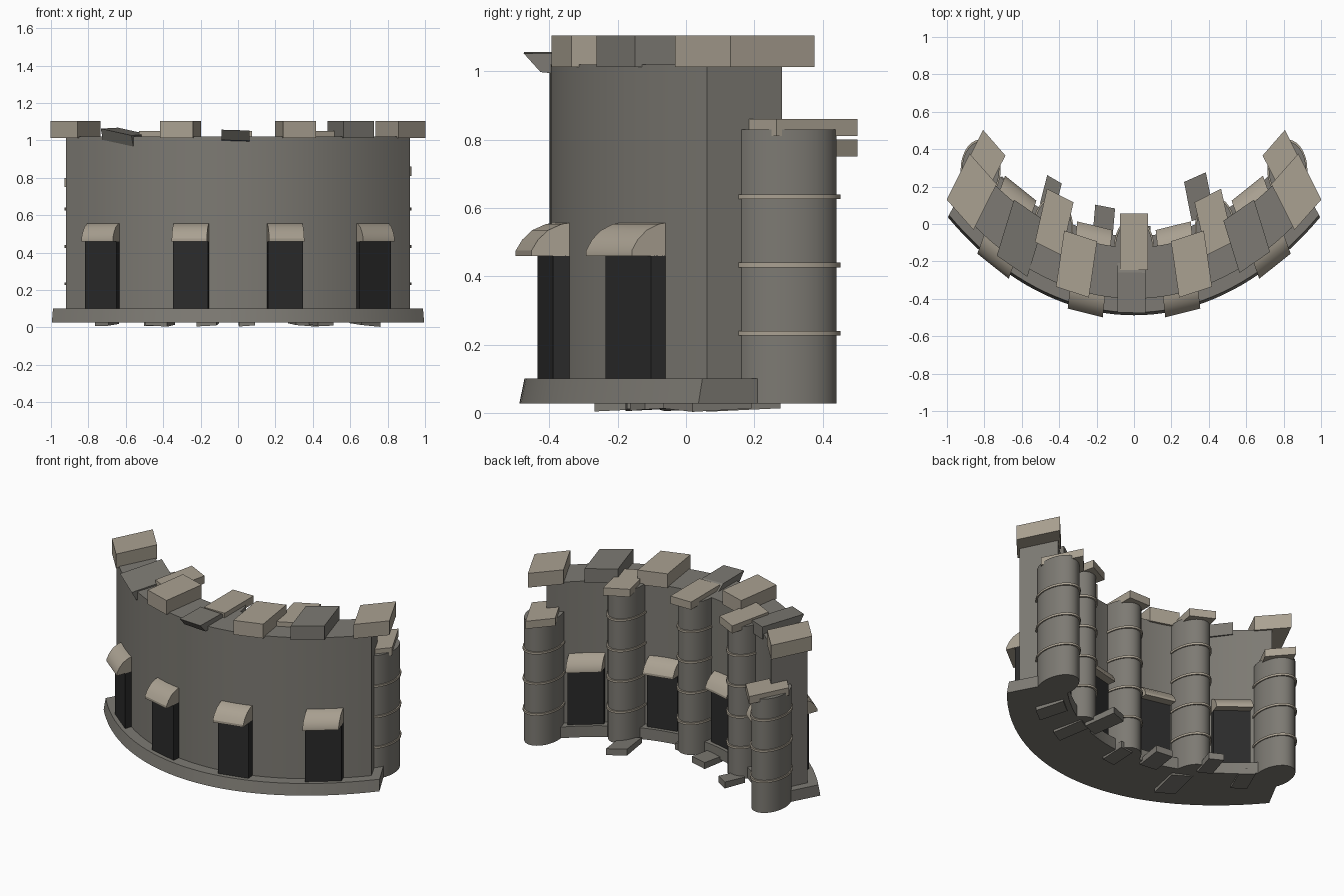
import bpy, bmesh, math, random

if "Cube" in bpy.data.objects:
    bpy.data.objects.remove(bpy.data.objects["Cube"])

# The plan is a circular arc stretched along y
YC, SY = 1.9, 1.5
random.seed(4)


def material(name, rgb):
    m = bpy.data.materials.new(name)
    m.diffuse_color = (*rgb, 1)
    m.use_nodes = True
    m.node_tree.nodes["Principled BSDF"].inputs["Base Color"].default_value = m.diffuse_color
    return m


GREY = material("grey_stone", (0.205, 0.195, 0.172))
BEIGE = material("pale_stone", (0.40, 0.355, 0.285))
DARK = material("dark_opening", (0.024, 0.024, 0.024))


def place(theta, t, r, z):
    """Arc angle, tangent offset, radius and height to world position."""
    s, c = math.sin(theta), math.cos(theta)
    return (r * s + t * c, YC - SY * (r * c - t * s), z)


def loft(name, rings, mat, smooth=False):
    """Join equal closed rings of points and cap both ends."""
    bm = bmesh.new()
    vs = [[bm.verts.new(p) for p in ring] for ring in rings]
    n = len(vs[0])
    for a, b in zip(vs, vs[1:]):
        for i in range(n):
            j = (i + 1) % n
            bm.faces.new((a[i], a[j], b[j], b[i]))
    bm.faces.new(vs[0])
    bm.faces.new(vs[-1])
    bmesh.ops.recalc_face_normals(bm, faces=bm.faces)
    me = bpy.data.meshes.new(name)
    bm.to_mesh(me)
    bm.free()
    me.materials.append(mat)
    ob = bpy.data.objects.new(name, me)
    bpy.context.collection.objects.link(ob)
    if smooth:
        bpy.ops.object.select_all(action='DESELECT')
        ob.select_set(True)
        bpy.context.view_layer.objects.active = ob
        bpy.ops.object.shade_smooth_by_angle(angle=math.radians(30))
    return ob


def sweep(name, profile, half_deg, mat, steps=40):
    angles = [math.radians(half_deg * (2 * i / steps - 1)) for i in range(steps + 1)]
    return loft(name, [[place(a, 0, r, z) for r, z in profile] for a in angles], mat, True)


def prism(name, profile, deg, width, mat, roll=0.0, smooth=False):
    """Radial profile extruded along the tangent; roll lowers the +t side."""
    a = math.radians(deg)
    return loft(name, [[place(a, t, r, z - t * roll) for r, z in profile]
                       for t in (-width / 2, width / 2)], mat, smooth)


def rect(r0, r1, z0, z1):
    return [(r0, z0), (r1, z0), (r1, z1), (r0, z1)]


def drum(name, deg, r, radius, z0, z1, mat, n=28):
    a = math.radians(deg)
    circle = [(radius * math.cos(k * math.tau / n), r + radius * math.sin(k * math.tau / n))
              for k in range(n)]
    return loft(name, [[place(a, t, q, z) for t, q in circle] for z in (z0, z1)], mat, True)


# Curved wall and flared footing
sweep("wall", rect(1.35, 1.533, 0.09, 1.02), 36.9, GREY)
sweep("footing", [(1.31, 0.027), (1.592, 0.027), (1.582, 0.1), (1.31, 0.1)], 38.7, GREY)

# Inner columns with bands and cap slabs
for deg, cap in zip((-37.4, -18.7, 0, 18.7, 37.4), (0.80, 1.05, 1.05, 1.05, 0.86)):
    drum("column", deg, 1.35, 0.1, 0.027, cap - 0.03, GREY)
    for k in range(4):
        z = 0.233 + 0.2 * k
        if z < cap - 0.08:
            drum("column_band", deg, 1.35, 0.107, z - 0.007, z + 0.007, BEIGE)
    prism("column_cap", rect(1.23, 1.43, cap - 0.05, cap), deg, 0.15, BEIGE)

# Openings through the wall, with rounded hoods on both faces
hood = [(1.29, 0.46), (1.605, 0.46), (1.605, 0.475), (1.592, 0.507), (1.572, 0.535),
        (1.545, 0.553), (1.51, 0.56), (1.385, 0.56), (1.35, 0.553), (1.323, 0.535),
        (1.303, 0.507), (1.29, 0.475)]
for deg in (-28, -9.35, 9.35, 28):
    prism("opening", rect(1.325, 1.562, 0.098, 0.462), deg, 0.19, DARK)
    prism("hood", hood, deg, 0.19, BEIGE, smooth=True)

# Standing battlement blocks
for deg, mat in ((-37, BEIGE), (-12.3, BEIGE), (12.3, BEIGE), (24.7, GREY), (37, BEIGE)):
    prism("battlement", rect(1.34, 1.545, 1.012, 1.105), deg, 0.18, mat)

# Two toppled battlement blocks
prism("toppled_block_front", [(1.36, 0.97), (1.55, 1.0), (1.583, 1.055), (1.44, 1.052)],
      -0.5, 0.15, GREY, roll=0.03)
prism("toppled_block_side", [(1.34, 0.97), (1.535, 0.985), (1.56, 1.045), (1.34, 1.05)],
      -24.7, 0.18, GREY, roll=0.2)

# Tilted rubble slabs under and behind the footing
for deg, r in ((-31, 1.36), (-21, 1.24), (-17, 1.42), (-7.3, 1.27),
               (2, 1.33), (16.5, 1.22), (19, 1.37), (29, 1.4)):
    d = random.uniform(0.05, 0.075)
    prism("rubble", [(r - d, 0.018), (r + d, 0.008), (r + d, 0.045), (r - d, 0.06)],
          deg, random.uniform(0.08, 0.13), GREY, roll=random.uniform(-0.12, 0.12))
